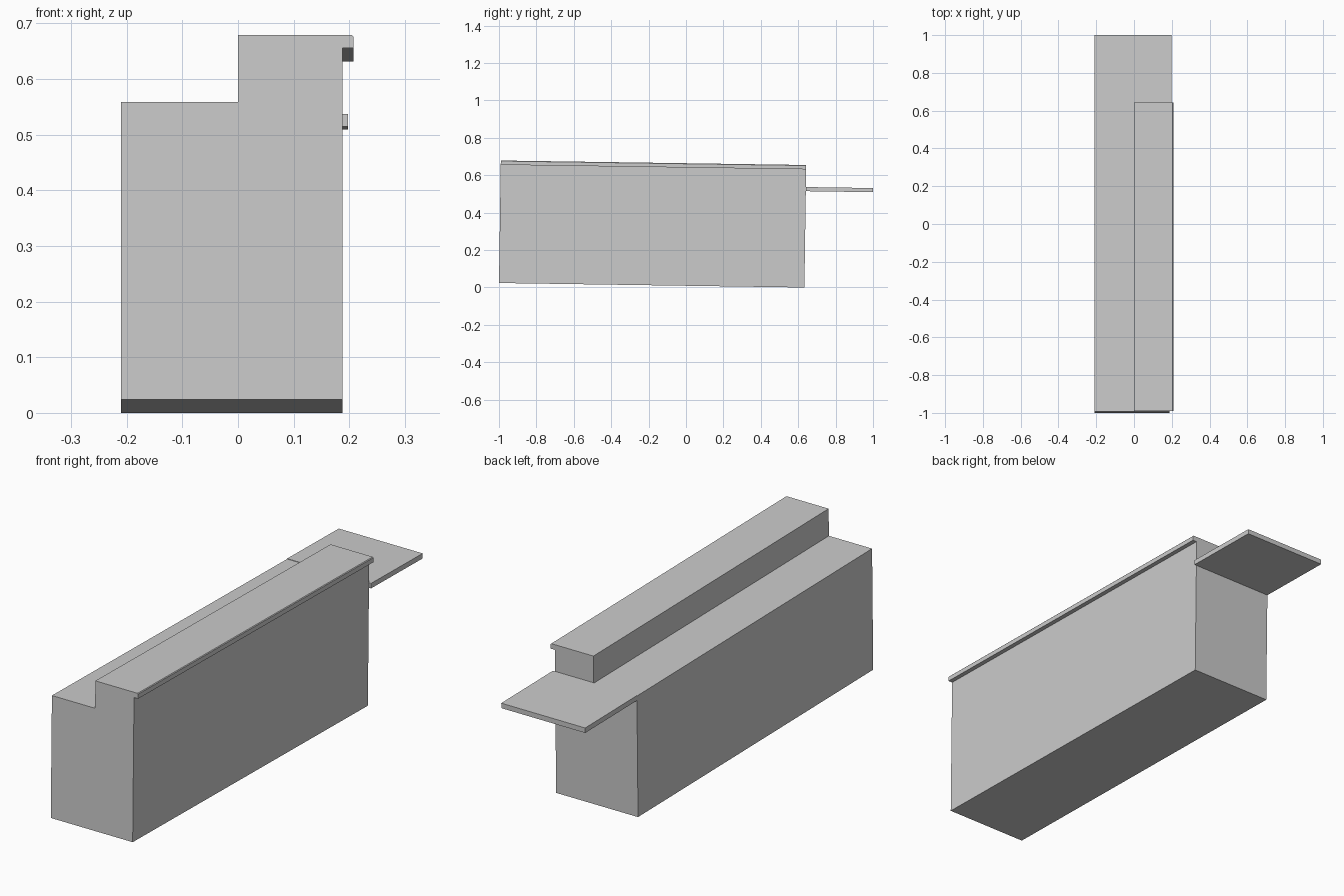
import bpy, bmesh
from math import sin, cos
from mathutils import Matrix

cube = bpy.data.objects.get("Cube")
if cube:
    bpy.data.objects.remove(cube, do_unlink=True)

GREY = (0.6, 0.6, 0.6, 1)
mat = bpy.data.materials.new("plain grey")
mat.use_nodes = True
mat.diffuse_color = GREY
mat.node_tree.nodes["Principled BSDF"].inputs["Base Color"].default_value = GREY

# The whole counter leans slightly down toward the back
TILT = Matrix.Translation((0, 0.633, 0)) @ Matrix.Rotation(-0.0147, 4, 'X')
LENGTH = 1.633


def extrude_profile(name, profile, y0, y1):
    """Extrude an (x, z) outline along y, then tilt it."""
    bm = bmesh.new()
    face = bm.faces.new([bm.verts.new((x, y0, z)) for x, z in profile])
    ext = bmesh.ops.extrude_face_region(bm, geom=[face])
    verts = [v for v in ext["geom"] if isinstance(v, bmesh.types.BMVert)]
    bmesh.ops.translate(bm, verts=verts, vec=(0, y1 - y0, 0))
    bmesh.ops.recalc_face_normals(bm, faces=bm.faces)
    bm.transform(TILT)
    mesh = bpy.data.meshes.new(name)
    bm.to_mesh(mesh)
    bm.free()
    mesh.materials.append(mat)
    obj = bpy.data.objects.new(name, mesh)
    bpy.context.collection.objects.link(obj)
    return obj


# Stepped body: low worktop on one side, raised ledge on the other
extrude_profile("counter_body",
                [(-0.21, 0), (0.188, 0), (0.188, 0.632), (0, 0.632),
                 (0, 0.535), (-0.21, 0.535)], -LENGTH, 0)

# Raised top slab with an eased outer edge
extrude_profile("raised_top",
                [(0, 0.632), (0.208, 0.632), (0.208, 0.652),
                 (0.205, 0.655), (0, 0.655)], -LENGTH, 0)

# Thin shelf projecting from the back
extrude_profile("end_shelf",
                [(-0.21, 0.515), (0.198, 0.515), (0.198, 0.537),
                 (-0.21, 0.537)], 0, 0.359)
